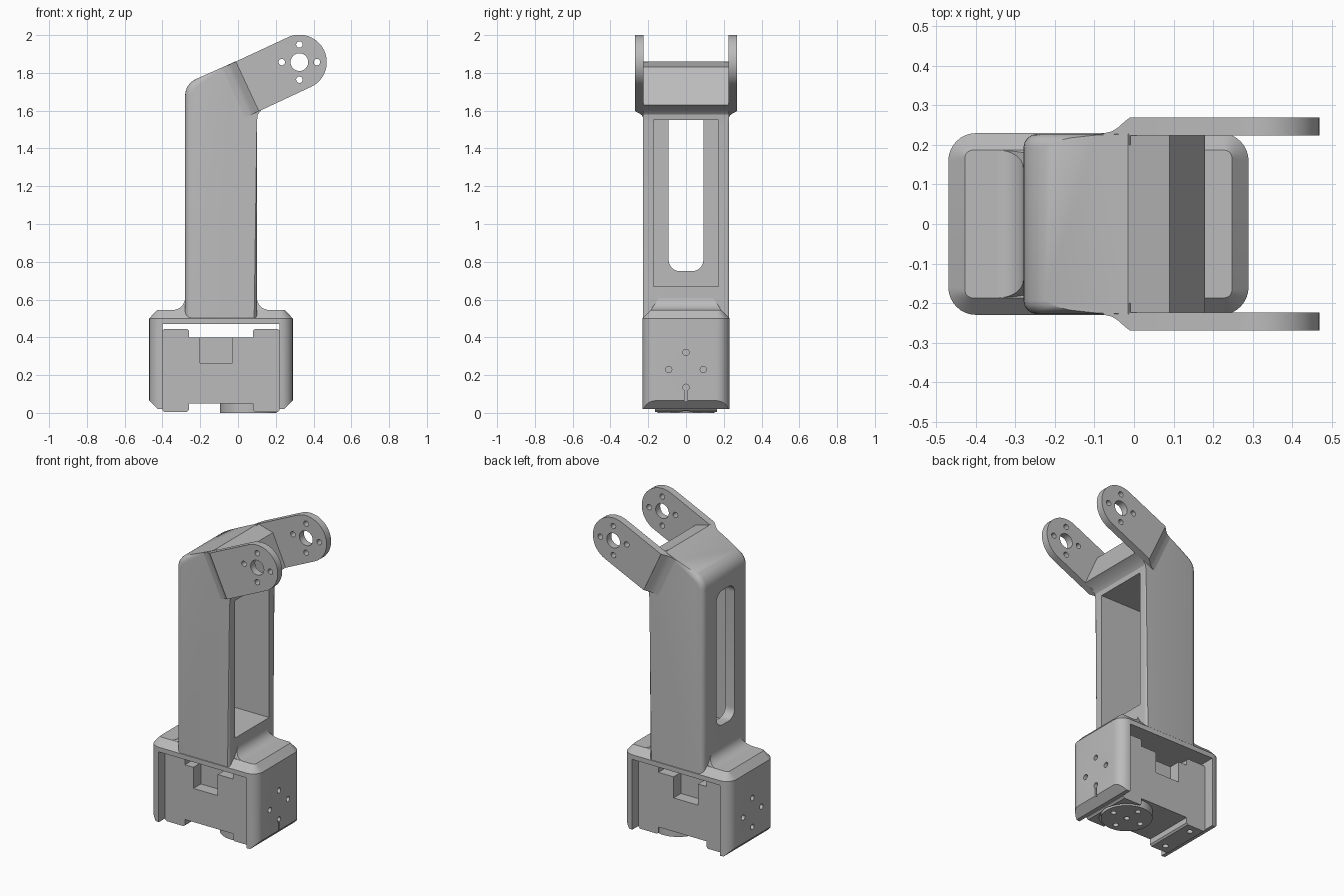
import bpy, bmesh, math
from mathutils import Vector

if "Cube" in bpy.data.objects:
    bpy.data.objects.remove(bpy.data.objects["Cube"], do_unlink=True)

grey = bpy.data.materials.new("plain grey")
grey.use_nodes = True
colour = (0.5, 0.5, 0.5, 1)
grey.diffuse_color = colour
grey.node_tree.nodes["Principled BSDF"].inputs["Base Color"].default_value = colour

PLACE = {"x": lambda a, b, d: (d, a, b),
         "y": lambda a, b, d: (a, d, b),
         "z": lambda a, b, d: (a, b, d)}


def stack(name, loops, axis):
    """Solid through matching outlines, each given as (points, depth)."""
    bm = bmesh.new()
    rings = [[bm.verts.new(PLACE[axis](a, b, d)) for a, b in pts] for pts, d in loops]
    n = len(rings[0])
    for low, high in zip(rings, rings[1:]):
        for i in range(n):
            j = (i + 1) % n
            bm.faces.new((low[i], low[j], high[j], high[i]))
    bm.faces.new(rings[0][::-1])
    bm.faces.new(rings[-1])
    bmesh.ops.recalc_face_normals(bm, faces=bm.faces)
    mesh = bpy.data.meshes.new(name)
    bm.to_mesh(mesh)
    bm.free()
    mesh.materials.append(grey)
    ob = bpy.data.objects.new(name, mesh)
    bpy.context.collection.objects.link(ob)
    return ob


def prism(name, pts, axis, lo, hi):
    return stack(name, [(pts, lo), (pts, hi)], axis)


def arc(cx, cy, r, start, end, n=8):
    angles = [math.radians(start + (end - start) * i / n) for i in range(n + 1)]
    return [(cx + r * math.cos(t), cy + r * math.sin(t)) for t in angles]


def circle(cx, cy, r, n=24):
    return arc(cx, cy, r, 0, 360, n)[:-1]


def rect(x0, x1, y0, y1, r=0):
    if not r:
        return [(x0, y0), (x1, y0), (x1, y1), (x0, y1)]
    return (arc(x1 - r, y1 - r, r, 0, 90) + arc(x0 + r, y1 - r, r, 90, 180)
            + arc(x0 + r, y0 + r, r, 180, 270) + arc(x1 - r, y0 + r, r, 270, 360))


def cut(ob, *cutters):
    for c in cutters:
        mod = ob.modifiers.new("cut", "BOOLEAN")
        mod.operation, mod.solver, mod.object = "DIFFERENCE", "EXACT", c
        bpy.context.view_layer.objects.active = ob
        bpy.ops.object.modifier_apply(modifier=mod.name)
        bpy.data.objects.remove(c, do_unlink=True)


def edit(ob, action):
    bm = bmesh.new()
    bm.from_mesh(ob.data)
    action(bm)
    bm.to_mesh(ob.data)
    bm.free()


def smooth(ob):
    bpy.ops.object.select_all(action="DESELECT")
    ob.select_set(True)
    bpy.context.view_layer.objects.active = ob
    bpy.ops.object.shade_smooth_by_angle(angle=math.radians(30))


parts = []

# Base bracket: rounded block, chamfered top and lower ends, open below
outer = rect(-0.47, 0.29, -0.23, 0.23, 0.07)
upper = rect(-0.428, 0.248, -0.187, 0.187, 0.02)
base = stack("base_bracket", [(outer, 0.02), (outer, 0.5), (upper, 0.545)], "z")


def chamfer_ends(bm):
    for x, side in ((-0.47, -1), (0.29, 1)):
        geom = bm.verts[:] + bm.edges[:] + bm.faces[:]
        res = bmesh.ops.bisect_plane(bm, geom=geom, plane_co=(x, 0, 0.065),
                                     plane_no=(side, 0, -1), clear_outer=True)
        rim = [e for e in res["geom_cut"] if isinstance(e, bmesh.types.BMEdge)]
        bmesh.ops.holes_fill(bm, edges=[e for e in rim if e.is_boundary], sides=0)
    bmesh.ops.recalc_face_normals(bm, faces=bm.faces)


edit(base, chamfer_ends)
cut(base, prism("opening", rect(-0.4, 0.22, -0.5, 0.47), "y", -0.5, 0.5))
# Screw holes through both cheeks, cable slit in one
for lo, hi in ((-0.6, -0.39), (0.21, 0.5)):
    for y, z in ((0, 0.32), (-0.092, 0.23), (0.092, 0.23), (0, 0.135)):
        cut(base, prism("screw", circle(y, z, 0.017, 16), "x", lo, hi))
cut(base, prism("slit", rect(-0.007, 0.007, 0.06, 0.13), "x", 0.21, 0.5))
parts.append(base)

# Column with slanted head, its long edges softened
profile = ([(-0.28, 0.471)] + arc(-0.185, 1.68, 0.095, 180, 115, 6)
           + [(-0.015, 1.86), (0.09, 1.83), (0.18, 1.63), (0.125, 1.605)]
           + [(0.105, 1.58), (0.1, 1.54), (0.1, 0.471)])
column = prism("column", profile, "y", -0.228, 0.228)


def soften(bm):
    def side_edges(test):
        return [e for e in bm.edges if abs(e.verts[0].co.y - e.verts[1].co.y) < 0.01
                and all(test(v.co) for v in e.verts)]
    back = [e for e in side_edges(lambda c: c.x < -0.2) if e.calc_length() < 1.3]
    bmesh.ops.bevel(bm, geom=back, offset=0.035, segments=4, profile=0.5, affect="EDGES")
    front = side_edges(lambda c: abs(c.x - 0.1) < 0.001 and abs(c.y) > 0.22)
    bmesh.ops.bevel(bm, geom=front, offset=0.015, segments=3, profile=0.5, affect="EDGES")


edit(column, soften)
cut(column,
    prism("cavity", rect(-0.172, 0.172, 0.67, 1.55), "x", -0.215, 0.3),
    prism("slot", rect(-0.092, 0.092, 0.75, 1.61, 0.06), "x", -0.5, -0.2))
parts.append(column)

# Concave fillets where the column meets the base
for name, x, side in (("rear_fillet", -0.28, -1), ("front_fillet", 0.1, 1)):
    foot = [(x - side * 0.01, 0.53), (x + side * 0.065, 0.53)]
    curve = [(x + side * (0.065 - px), 0.61 - pz)
             for px, pz in arc(0, 0, 0.065, 90, 0)]
    half = [0.187 - 0.045 * max(0, z - 0.545) / 0.065 for _, z in foot + curve]
    fillet = prism(name, foot + curve, "y", -1, 1)
    for i, h in enumerate(half):
        fillet.data.vertices[i].co.y = -h
        fillet.data.vertices[i + len(half)].co.y = h
    parts.append(fillet)

# Fork arms at the head, each with a flared root
PX, PZ, R, ROOT, TILT = 0.325, 1.857, 0.145, -0.304, math.radians(25)


def tilted(u, v):
    return (PX + u * math.cos(TILT) - v * math.sin(TILT),
            PZ + u * math.sin(TILT) + v * math.cos(TILT))


outline = [tilted(u, v) for u, v in [(ROOT, R), (ROOT, -R)] + arc(0, 0, R, -90, 90, 24)]
for name, s in (("right", -1), ("left", 1)):
    arm = prism(name + "_arm", outline, "y", *sorted((s * 0.224, s * 0.27)))
    holes = [(PX, PZ, 0.047)] + [(PX + dx, PZ + dz, 0.017) for dx, dz in
                                 ((0.093, 0), (-0.093, 0), (0, 0.093), (0, -0.093))]
    for x, z, r in holes:
        cut(arm, prism("hole", circle(x, z, r), "y", -0.5, 0.5))
    root = [(0.002, 0.27), (-0.015, 0.258), (-0.03, 0.245), (-0.05, 0.234),
            (-0.085, 0.227), (-0.085, 0.2), (0.002, 0.2)]
    flare = prism(name + "_arm_flare", root, "z", -R, R)
    for v in flare.data.vertices:
        x, z = tilted(ROOT + v.co.x, v.co.z)
        v.co = Vector((x, s * v.co.y, z))
    edit(flare, lambda bm: bmesh.ops.recalc_face_normals(bm, faces=bm.faces))
    parts += [arm, flare]

# Motor body with raised corner pads and a notch on each broad side
half_body = [(-0.31, 0.015), (-0.3, 0.005), (-0.18, 0.005), (-0.17, 0.015), (-0.17, 0.05)]
half_top = [(-0.17, 0.4), (-0.17, 0.435), (-0.18, 0.445), (-0.3, 0.445), (-0.31, 0.435)]
body = (half_body + [(-x, z) for x, z in reversed(half_body)]
        + [(-x, z) for x, z in reversed(half_top)] + half_top)
motor = prism("motor", [(x - 0.09, z) for x, z in body], "y", -0.165, 0.165)
cut(motor,
    prism("notch", rect(-0.2, -0.028, 0.265, 0.6), "y", -0.3, -0.09),
    prism("notch", rect(-0.2, -0.028, 0.265, 0.6), "y", 0.09, 0.3),
    prism("horn_clearance", circle(0.055, 0, 0.16, 40), "z", -0.1, 0.05),
    prism("screw", circle(-0.33, 0.11, 0.018, 16), "z", -0.1, 0.04),
    prism("screw", circle(-0.33, -0.11, 0.018, 16), "z", -0.1, 0.04))
parts.append(motor)

# Round output horn under the motor
horn = prism("output_horn", circle(0.055, 0, 0.15, 40), "z", 0, 0.055)
for x, y in arc(0.055, 0, 0.1, 0, 270, 3) + [(0.055, 0)]:
    cut(horn, prism("screw", circle(x, y, 0.017, 16), "z", -0.1, 0.03))
parts.append(horn)

for ob in parts:
    smooth(ob)
